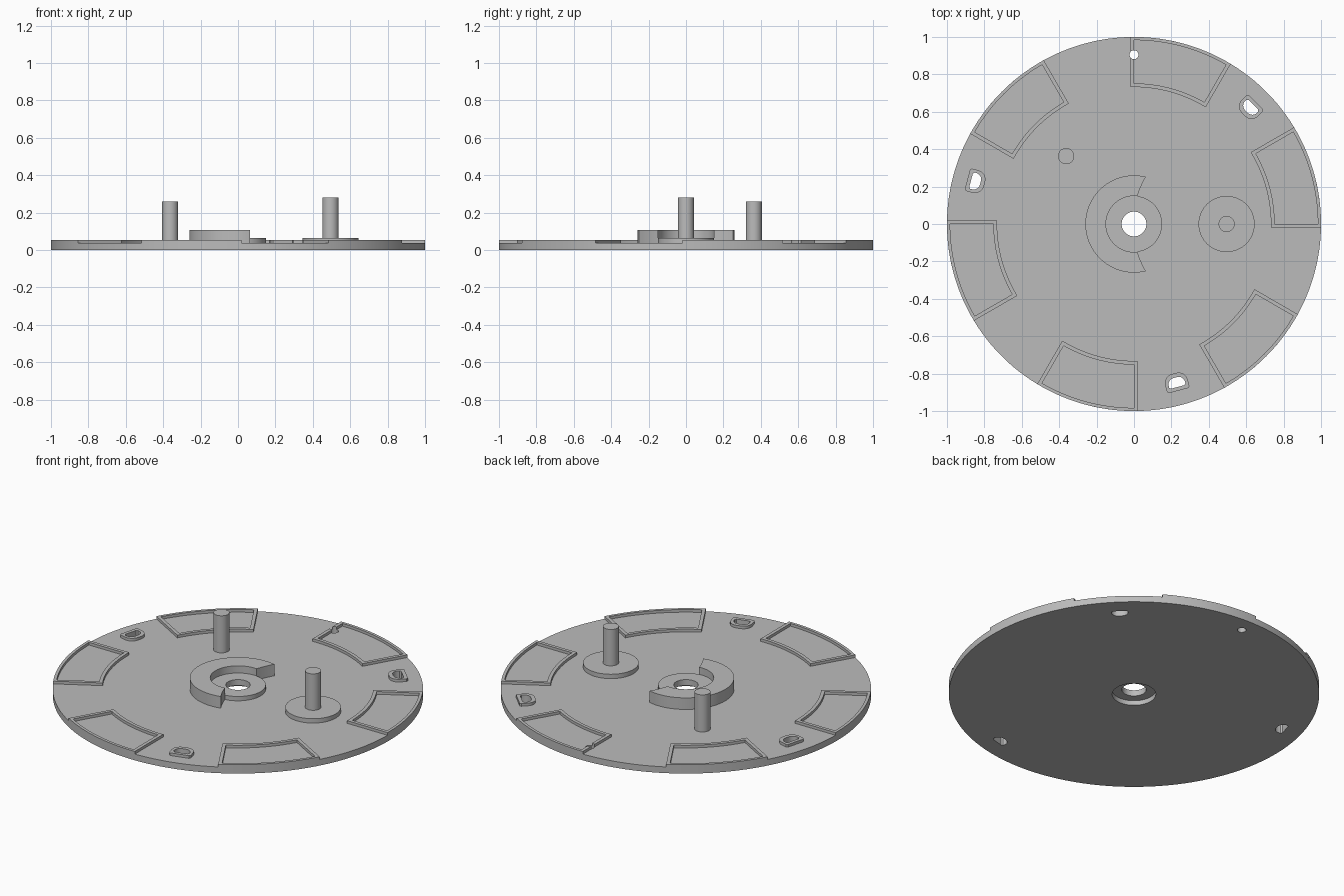
import bpy, bmesh
from math import sin, cos, asin, acos, pi, radians

if "Cube" in bpy.data.objects:
    bpy.data.objects.remove(bpy.data.objects["Cube"], do_unlink=True)

grey = bpy.data.materials.new("plain grey")
grey.use_nodes = True
grey.diffuse_color = (0.5, 0.5, 0.5, 1)
grey.node_tree.nodes["Principled BSDF"].inputs["Base Color"].default_value = (0.5, 0.5, 0.5, 1)

PLATE_TOP, RIM_TOP, STEP_TOP = 0.037, 0.053, 0.063
PIVOT_X = 0.495


def arc(r, a0, a1, n, cx=0, cy=0):
    """Points on an arc, both ends included."""
    return [(cx + r * cos(a0 + (a1 - a0) * i / n), cy + r * sin(a0 + (a1 - a0) * i / n))
            for i in range(n + 1)]


def circle(r, n=64, cx=0, cy=0):
    return arc(r, 0, 2 * pi, n, cx, cy)[:-1]


def turn(points, a):
    return [(x * cos(a) - y * sin(a), x * sin(a) + y * cos(a)) for x, y in points]


def prism(name, loops, z0, z1):
    """Solid between two heights; the first loop is the outline, the rest are holes."""
    bm = bmesh.new()
    levels = []
    for z in (z0, z1):
        rings = [[bm.verts.new((x, y, z)) for x, y in loop] for loop in loops]
        edges = [bm.edges.new((ring[i - 1], ring[i])) for ring in rings for i in range(len(ring))]
        bmesh.ops.triangle_fill(bm, edges=edges, use_beauty=True, use_dissolve=False)
        levels.append(rings)
    for low, high in zip(*levels):
        for i in range(len(low)):
            bm.faces.new((low[i - 1], low[i], high[i], high[i - 1]))
    bmesh.ops.recalc_face_normals(bm, faces=bm.faces)
    mesh = bpy.data.meshes.new(name)
    bm.to_mesh(mesh)
    bm.free()
    mesh.materials.append(grey)
    obj = bpy.data.objects.new(name, mesh)
    bpy.context.collection.objects.link(obj)
    return obj


def sector(r_in, r_out, margin):
    """30 degree sector whose straight sides are pushed out by a margin."""
    d_out, d_in = asin(margin / r_out), asin(margin / r_in)
    end = radians(30)
    return arc(r_out, -d_out, end + d_out, 20) + arc(r_in, end + d_in, -d_in, 20)


def d_shape(r_in, r_out, half, corner):
    """D outline on the +x axis, flat side outward, rounded corners inward."""
    cx, cy = r_in + corner, half - corner
    return ([(r_out, -half + 0.008), (r_out, half - 0.008), (r_out - 0.008, half)]
            + arc(corner, pi / 2, pi, 6, cx, cy) + arc(corner, pi, 1.5 * pi, 6, cx, -cy)
            + [(r_out - 0.008, -half)])


# Base plate with the central recess, peg hole and slots
slot_angles = [radians(a) for a in (45, 165, 285)]
slots = [turn(d_shape(0.85, 0.902, 0.045, 0.035), a) for a in slot_angles]
peg_hole = circle(0.024, 24, 0, 0.905)
prism("base_plate", [circle(1, 180), circle(0.118), peg_hole] + slots, 0, PLATE_TOP)

# Raised collars around the slots
for a, slot in zip(slot_angles, slots):
    prism("slot_collar", [turn(d_shape(0.827, 0.922, 0.062, 0.05), a), slot], PLATE_TOP, RIM_TOP)

# Six raised sector frames at the edge
frames = [prism("sector_frame", [turn(sector(0.732, 1, 0.02), k * pi / 3),
                                 turn(sector(0.752, 0.983, 0), k * pi / 3)], PLATE_TOP, RIM_TOP)
          for k in range(6)]

# Peg hole continues through the frame it touches
cutter = prism("hole_cutter", [peg_hole], 0, 0.1)
cutter.hide_render = True
cut = frames[1].modifiers.new("peg_hole", "BOOLEAN")
cut.operation, cut.solver, cut.object = "DIFFERENCE", "EXACT", cutter
bpy.context.view_layer.objects.active = frames[1]
bpy.ops.object.modifier_apply(modifier=cut.name)
bpy.data.objects.remove(cutter, do_unlink=True)

# Central hub
prism("hub", [circle(0.15), circle(0.066)], 0.028, STEP_TOP)


# Crescent wall, its ends cut by a circle around the pivot
def end_angle(r):
    return acos((r * r + PIVOT_X ** 2 - 0.25) / (2 * r * PIVOT_X))


radii = [0.15 + 0.11 * i / 6 for i in range(7)]
upper = [(r * cos(end_angle(r)), r * sin(end_angle(r))) for r in radii]
a_out, a_in = end_angle(0.26), end_angle(0.15)
crescent = (upper[:-1] + arc(0.26, a_out, 2 * pi - a_out, 48)
            + [(x, -y) for x, y in upper[-2:0:-1]]
            + arc(0.15, 2 * pi - a_in, a_in, 40)[:-1])
prism("crescent_wall", [crescent], PLATE_TOP, 0.106)

# Pivot post on its washer, and the plain post
prism("pivot_washer", [circle(0.15, 64, PIVOT_X)], PLATE_TOP, STEP_TOP)
prism("pivot_post", [circle(0.043, 40, PIVOT_X)], STEP_TOP, 0.28)
prism("plain_post", [circle(0.043, 40, -0.363, 0.363)], PLATE_TOP, 0.258)

# Smooth the round walls, keep the edges crisp
bpy.ops.object.select_all(action="DESELECT")
for obj in bpy.context.collection.objects:
    if obj.type == "MESH" and grey.name in obj.data.materials:
        obj.select_set(True)
        bpy.context.view_layer.objects.active = obj
bpy.ops.object.shade_smooth_by_angle(angle=radians(30))
